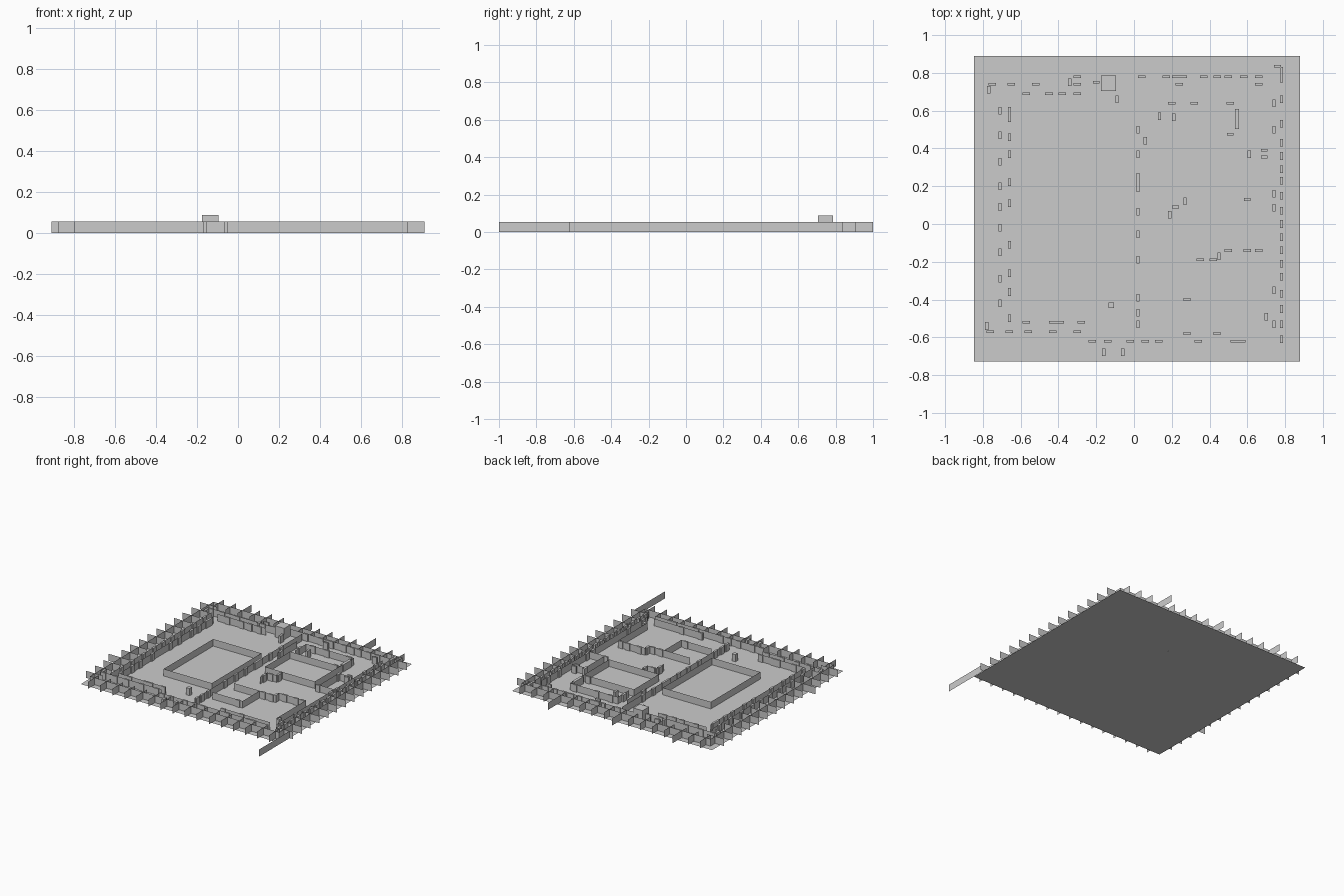
import bpy, bmesh

H = 0.055  # wall height


def finish(name, bm):
    me = bpy.data.meshes.new(name)
    bm.to_mesh(me)
    bm.free()
    ob = bpy.data.objects.new(name, me)
    bpy.context.collection.objects.link(ob)
    return ob


def sheet(bm, x0, y0, x1, y1):
    """Upright wall without thickness between two plan points."""
    bm.faces.new([bm.verts.new(p) for p in
                  ((x0, y0, 0), (x1, y1, 0), (x1, y1, H), (x0, y0, H))])


def rect(bm, x0, y0, x1, y1):
    for a in ((x0, y0, x1, y0), (x1, y0, x1, y1), (x1, y1, x0, y1), (x0, y1, x0, y0)):
        sheet(bm, *a)


def block(bm, x, y, sx, sy, z0=0.0, z1=H):
    vs = bmesh.ops.create_cube(bm, size=1)["verts"]
    for v in vs:
        v.co = (x + v.co.x * sx, y + v.co.y * sy, (z0 + z1) / 2 + v.co.z * (z1 - z0))


# Floor slab
bm = bmesh.new()
bm.faces.new([bm.verts.new(p) for p in
              ((-.847, -.727, 0), (.878, -.727, 0), (.878, .889, 0), (-.847, .889, 0))])
finish("floor", bm)

# Ring of outer walls and corridor walls
bm = bmesh.new()
rect(bm, -.80, -.68, .83, .84)
for x, y0, y1 in ((-.71, -.57, .69), (-.66, -.52, .64), (.78, -.66, .83), (.74, -.58, .72)):
    sheet(bm, x, y0, x, y1)
for y, x0, x1 in ((.78, -.10, .78), (.74, -.78, -.20), (.69, -.66, -.24),
                  (-.52, -.66, -.26), (-.57, -.78, -.26), (-.62, -.24, .70)):
    sheet(bm, x0, y, x1, y)
sheet(bm, .88, -1.0, .88, -.62)
finish("outer_walls", bm)

# Cross walls that poke past the floor edge
bm = bmesh.new()
for i in range(14):
    y = -.62 + i * .108
    sheet(bm, -.91 if i == 3 else -.875, y, -.73, y)
    sheet(bm, .76, y, .91, y)
for i in range(16):
    x = -.76 + i * .104
    sheet(bm, x, -.76, x, -.63)
    sheet(bm, x, .78, x, 1.0 if i == 12 else (.955 if i % 5 == 2 else .91))
finish("cross_walls", bm)

# Inner rooms
bm = bmesh.new()
rect(bm, -.445, -.28, -.03, .33)
rect(bm, .12, .16, .55, .47)
sheet(bm, .02, -.56, .02, .76)
sheet(bm, .06, .40, .06, .64)
for x0, y0, x1, y1 in ((.19, 0, .19, .09), (.19, .09, .27, .09), (.27, .09, .27, .16),
                       (.14, .64, .55, .64), (.55, .47, .55, .64), (.14, .50, .14, .64),
                       (.61, .13, .74, .13), (.61, .13, .61, .39), (.61, .37, .72, .37),
                       (.32, -.19, .45, -.19), (.45, -.19, .45, -.14), (.45, -.14, .68, -.14),
                       (.32, -.40, .32, -.19), (.06, -.40, .32, -.40), (.68, -.50, .68, -.14),
                       (.26, -.58, .68, -.58), (.10, -.19, .32, -.19)):
    sheet(bm, x0, y0, x1, y1)
finish("room_walls", bm)

# Pillar rows, keyed by their shared coordinate
columns = {
    -.71: (.60, .47, .33, .20, .09, -.02, -.15, -.29, -.42),
    -.66: (.60, .56, .46, .37, .22, .11, -.11, -.26, -.36, -.50),
    .02: (.50, .37, .25, .22, .19, .065, -.055, -.19, -.39, -.47, -.53),
    .74: (.64, .50, .16, .085, -.35, -.53),
    .78: (.81, .77, .66, .53, .43, .36, .29, .23, .15, .07, 0, -.07, -.14, -.21,
          -.28, -.37, -.45, -.53, -.61),
}
rows = {
    .78: (-.30, .04, .17, .22, .26, .37, .44, .50, .58, .66),
    .74: (-.75, -.65, -.52, -.30, .24, .66),
    .69: (-.57, -.45, -.38, -.30),
    .64: (.20, .32, .51),
    -.14: (.50, .60, .66),
    -.19: (.35, .42),
    -.52: (-.57, -.43, -.39, -.28),
    -.57: (-.76, -.66, -.56, -.43, -.30),
    -.62: (-.22, -.14, -.02, .06, .13, .34, .53, .57),
}
bm = bmesh.new()
for x, ys in columns.items():
    for y in ys:
        block(bm, x, y, .016, .04)
for y, xs in rows.items():
    for x in xs:
        block(bm, x, y, .04, .014)
# Loose pillars
for x, y in ((-.77, .71), (-.34, .75), (-.09, .66), (.135, .57), (.21, .565), (.06, .44),
             (.19, .05), (.27, .12), (.45, -.17), (.70, -.49), (-.78, -.54),
             (-.16, -.68), (-.06, -.68), (.61, .37)):
    block(bm, x, y, .018, .04)
for x, y in ((.22, .09), (.51, .475), (.69, .39), (.69, .355), (.60, .13), (.28, -.40),
             (.28, -.58), (.44, -.58), (.76, .835), (-.20, .75)):
    block(bm, x, y, .036, .014)
block(bm, .545, .555, .022, .105)
block(bm, -.12, -.43, .03, .03)
finish("pillars", bm)

# Raised square block
bm = bmesh.new()
block(bm, -.135, .745, .08, .08, 0.0, .088)
finish("raised_block", bm)
